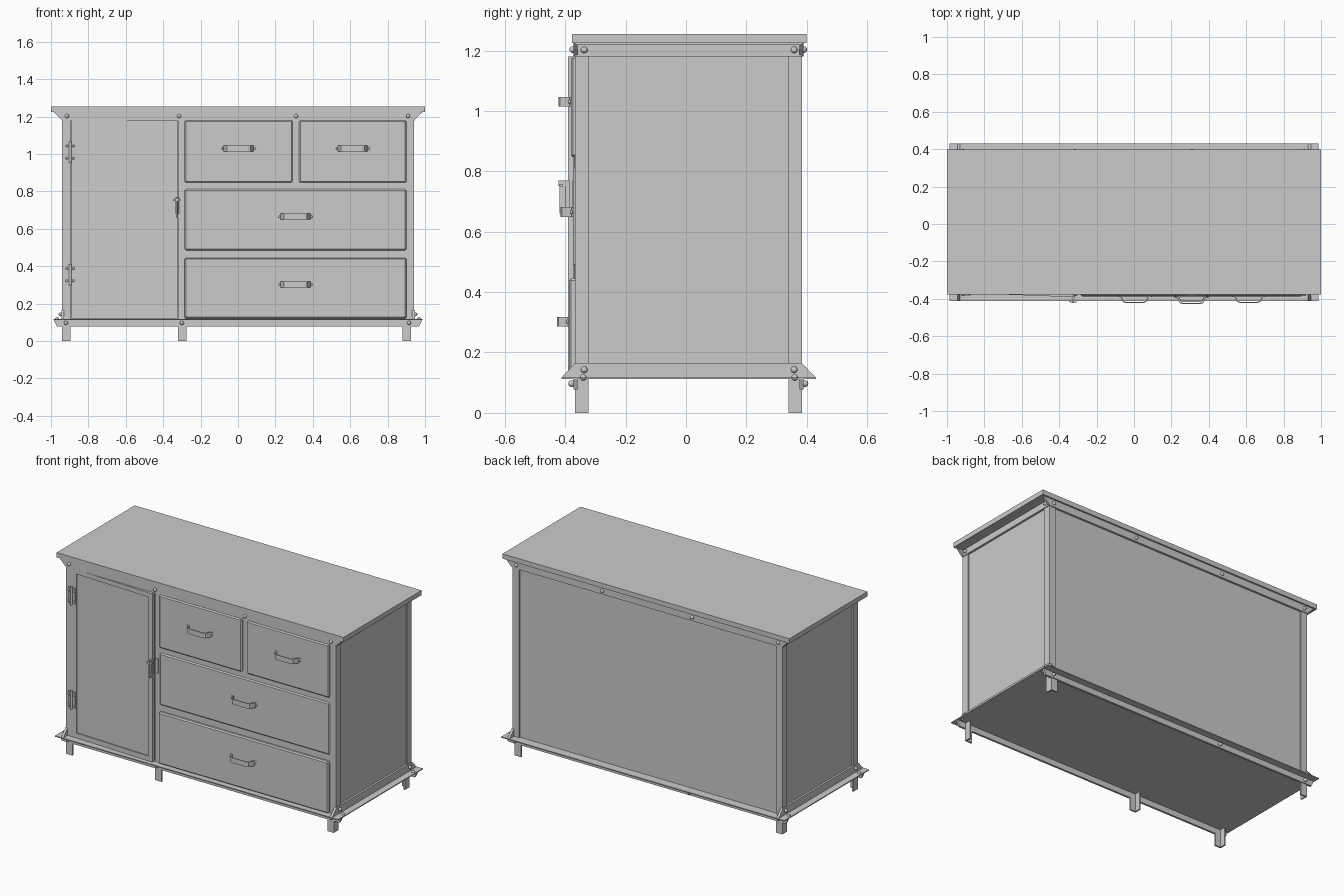
import bpy, bmesh, math
from mathutils import Matrix, Vector

if "Cube" in bpy.data.objects:
    bpy.data.objects.remove(bpy.data.objects["Cube"])


def finish(name, bm, bevel=0):
    bmesh.ops.recalc_face_normals(bm, faces=bm.faces)
    me = bpy.data.meshes.new(name)
    bm.to_mesh(me)
    bm.free()
    ob = bpy.data.objects.new(name, me)
    bpy.context.collection.objects.link(ob)
    if bevel:
        m = ob.modifiers.new("bevel", 'BEVEL')
        m.width, m.segments = bevel, 1
    return ob


def box(name, x0, x1, y0, y1, z0, z1, bevel=0):
    bm = bmesh.new()
    bmesh.ops.create_cube(bm, size=1)
    for v in bm.verts:
        v.co = (x0 + (v.co.x + .5) * (x1 - x0),
                y0 + (v.co.y + .5) * (y1 - y0),
                z0 + (v.co.z + .5) * (z1 - z0))
    return finish(name, bm, bevel)


def prism(name, pts, axis, a, b, offset=(0, 0, 0)):
    """Extrude a 2D profile along one axis from a to b."""
    place = {'x': lambda p, t: (t, p[0], p[1]),
             'y': lambda p, t: (p[0], t, p[1]),
             'z': lambda p, t: (p[0], p[1], t)}[axis]
    bm = bmesh.new()
    f = bm.faces.new([bm.verts.new(Vector(place(p, a)) + Vector(offset)) for p in pts])
    ext = bmesh.ops.extrude_face_region(bm, geom=[f])
    d = Vector(place((0, 0), b - a))
    for v in ext['geom']:
        if isinstance(v, bmesh.types.BMVert):
            v.co += d
    return finish(name, bm)


def bolts(name, places, r=.011):
    bm = bmesh.new()
    for p in places:
        bmesh.ops.create_uvsphere(bm, u_segments=12, v_segments=8, radius=r,
                                  matrix=Matrix.Translation(p))
    for f in bm.faces:
        f.smooth = True
    return finish(name, bm)


def angle_post(name, cx, cy, sx, sy, z0, z1, w=.045, t=.009):
    """L-section iron with its outer corner at cx, cy."""
    pts = [(0, 0), (w, 0), (w, t), (t, t), (t, w), (0, w)]
    return prism(name, [(cx - sx * p, cy - sy * q) for p, q in pts], 'z', z0, z1)


F, B, X = -.368, .384, .94      # front, back and side planes

# Carcass, top and base
box("carcass", -.932, .932, -.357, .374, .113, 1.226)
box("top_slab", -1, 1, -.378, .399, 1.225, 1.255)
box("base_plate", -.987, .987, -.413, .43, .112, .118)

# Corner posts and feet
for sx, sn in ((-1, "left"), (1, "right")):
    for sy, cy, yn in ((-1, F, "front"), (1, B, "back")):
        angle_post(f"{yn}_{sn}_post", sx * X, cy, sx, sy, .115, 1.2)
        angle_post(f"{yn}_{sn}_foot", -.94 if sx < 0 else .925, cy, sx, sy, 0, .115)
angle_post("front_middle_foot", -.32, F, -1, -1, 0, .115)

# Front and back rails with angled ends
for y0, y1, n in ((F - .005, F + .008, "front"), (B - .008, B + .005, "back")):
    prism(f"{n}_top_rail", [(-.985, 1.225), (.985, 1.225), (.94, 1.18), (-.94, 1.18)], 'y', y0, y1)
    prism(f"{n}_bottom_rail", [(-.985, .113), (.985, .113), (.968, .077), (-.968, .077)], 'y', y0, y1)
    s = -1 if n == "front" else 1
    yb = (F - .007) if s < 0 else (B + .006)
    bolts(f"{n}_bolts", [(x, yb, 1.203) for x in (-.915, -.315, .31, .91)]
          + [(x, yb - .004 * -s, .097) for x in (-.92, -.3, .915)])

# Side rails
for s, n in ((-1, "left"), (1, "right")):
    a, b = sorted((s * .93, s * .945))
    prism(f"{n}_bottom_rail", [(-.412, .117), (.429, .117), (.384, .165), (-.368, .165)], 'x', a, b)
    box(f"{n}_top_rail", a, b, F, B, 1.18, 1.225)
    a, b = sorted((s * .94, s * .985))
    box(f"{n}_top_flange", a, b, F, B, 1.219, 1.225)
    bolts(f"{n}_bolts", [(s * .948, y, z) for y in (-.337, .358) for z in (1.202, .143)]
          + [(s * .968, y, .117) for y in (-.34, .36)])

# Front frame around the drawers
for i, (x0, x1, z0, z1) in enumerate([(-.32, -.27, .115, 1.2), (.28, .34, .84, 1.19),
                                      (.89, .94, .115, 1.2), (-.28, .9, .81, .86),
                                      (-.28, .9, .43, .49)]):
    box(f"front_frame_{i}", x0, x1, F, -.35, z0, z1)


# Drawers and their strap handles
def handle(name, x, y, z):
    path = [(-.095, 0), (-.08, -.004), (-.062, -.036), (-.05, -.041),
            (.05, -.041), (.062, -.036), (.08, -.004), (.095, 0)]
    inner = [(px * .94, py + .006) for px, py in reversed(path)]
    prism(name, path + inner, 'z', z - .016, z + .016, (x, y, 0))
    bolts(name + "_bolts", [(x - .085, y - .004, z), (x + .085, y - .004, z)], .006)


for n, x0, x1, z0, z1, y, hz in (("top_left", -.285, .292, .847, 1.18, -.381, 1.03),
                                 ("top_right", .327, .9, .847, 1.18, -.381, 1.03),
                                 ("middle", -.285, .9, .485, .812, -.375, .665),
                                 ("bottom", -.285, .9, .12, .445, -.387, .302)):
    box(f"{n}_drawer", x0, x1, y, -.355, z0, z1, .007)
    handle(f"{n}_handle", (x0 + x1) / 2, y, hz)

# Door, standing slightly ajar about its left edge
door = [box("door_panel", -.88, -.34, -.362, -.35, .14, 1.16),
        box("door_left_stile", -.893, -.867, -.37, -.35, .12, 1.18),
        box("door_right_stile", -.35, -.323, -.37, -.35, .12, 1.18),
        box("door_top_rail", -.867, -.35, -.37, -.35, 1.152, 1.18),
        box("door_bottom_rail", -.867, -.35, -.37, -.35, .12, .15),
        # Latch
        box("latch_plate", -.332, -.316, -.38, -.365, .68, .77),
        box("latch_stem", -.329, -.321, -.398, -.375, .66, .755),
        box("latch_bar", -.345, -.305, -.398, -.388, .748, .758),
        box("latch_knob", -.33, -.32, -.402, -.375, .752, .77)]
pivot = Vector((-.893, -.365, 0))
swing = Matrix.Translation(pivot) @ Matrix.Rotation(math.radians(-2.1), 4, 'Z') @ Matrix.Translation(-pivot)
for ob in door:
    ob.data.transform(swing)
box("latch_keeper", -.315, -.295, -.376, -.36, .68, .77)

# Hinges
for i, z in enumerate((1.01, .355)):
    box(f"hinge_{i}_left_leaf", -.922, -.902, -.376, -.366, z - .05, z + .05)
    box(f"hinge_{i}_right_leaf", -.892, -.874, -.376, -.366, z - .05, z + .05)
    bm = bmesh.new()
    bmesh.ops.create_cone(bm, cap_ends=True, segments=12, radius1=.007, radius2=.007, depth=.115,
                          matrix=Matrix.Translation((-.897, -.377, z)))
    finish(f"hinge_{i}_barrel", bm)
    bolts(f"hinge_{i}_bolts", [(x, -.377, z + d) for x in (-.915, -.88) for d in (-.033, .033)], .007)
